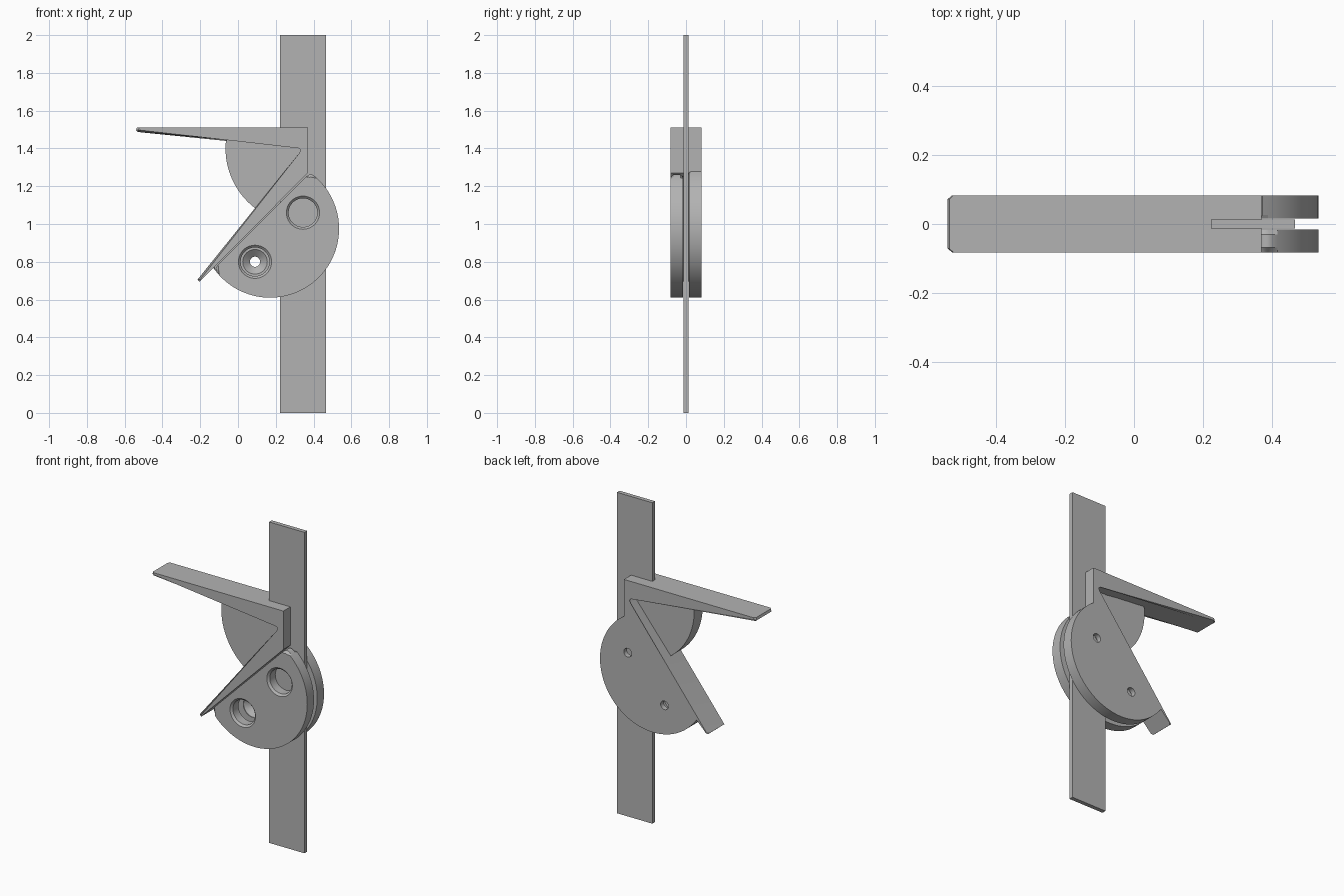
import bpy, bmesh
from math import sin, cos, acos, pi, radians

cube = bpy.data.objects.get("Cube")
if cube:
    bpy.data.objects.remove(cube)

grey = bpy.data.materials.new("plain grey")
grey.use_nodes = True
COLOUR = (0.45, 0.45, 0.45, 1)
grey.diffuse_color = COLOUR
grey.node_tree.nodes["Principled BSDF"].inputs["Base Color"].default_value = COLOUR

FRONT, BACK = -0.082, 0.083
GAP = 0.016
CENTRE, RADIUS = (0.17, 0.975), 0.365


def finish(name, bm):
    bmesh.ops.recalc_face_normals(bm, faces=bm.faces)
    mesh = bpy.data.meshes.new(name)
    bm.to_mesh(mesh)
    bm.free()
    mesh.materials.append(grey)
    obj = bpy.data.objects.new(name, mesh)
    bpy.context.collection.objects.link(obj)
    return obj


def prism(name, points, y0, y1, chamfer=0, sides=(), skip=()):
    """Extrude an x-z outline along y, chamfering the rims at the given sides."""
    bm = bmesh.new()
    rings = {y: [bm.verts.new((x, y, z)) for x, z in points] for y in (y0, y1)}
    n = len(points)
    for ring in rings.values():
        bm.faces.new(ring)
    a, b = rings[y0], rings[y1]
    for i in range(n):
        j = (i + 1) % n
        bm.faces.new((a[i], a[j], b[j], b[i]))
    rims = [bm.edges.get((rings[y][i], rings[y][(i + 1) % n]))
            for y in sides for i in range(n) if i not in skip]
    if rims:
        bmesh.ops.bevel(bm, geom=rims, offset=chamfer, segments=1,
                        affect='EDGES', clamp_overlap=True)
    return finish(name, bm)


def arc(centre, radius, start, end, steps):
    return [(centre[0] + radius * cos(start + (end - start) * i / steps),
             centre[1] + radius * sin(start + (end - start) * i / steps))
            for i in range(steps + 1)]


def cut_disc(offset, corner=0):
    """Disc outline with a diagonal chord; corner rounds the chord ends."""
    normal = radians(135)
    half = acos(offset / RADIUS) + corner / RADIUS
    pts = arc(CENTRE, RADIUS, normal + half, normal + 2 * pi - half, 64)
    if corner:
        c, s = cos(normal), sin(normal)
        reach = (RADIUS ** 2 - offset ** 2) ** 0.5
        for sign in (1, -1):
            def on_chord(t):
                return (CENTRE[0] + offset * c + sign * t * s,
                        CENTRE[1] + offset * s - sign * t * c)
            tip = on_chord(reach)
            inner = on_chord(reach - 1.2 * corner)
            outer = pts[64] if sign == 1 else pts[0]
            curve = [tuple((1 - t) ** 2 * outer[k] + 2 * t * (1 - t) * tip[k]
                           + t * t * inner[k] for k in (0, 1))
                     for t in (0.25, 0.5, 0.75, 1)]
            pts = pts + curve if sign == 1 else curve[::-1] + pts
    return pts


def drill(obj, profile):
    """Cut a turned (radius, y) profile at both bolt positions."""
    bm = bmesh.new()
    for x, z in ((0.344, 1.06), (0.09, 0.80)):
        rings = [[bm.verts.new((px, y, pz))
                  for px, pz in arc((x, z), r, 0, 2 * pi, 40)[:-1]] for r, y in profile]
        bm.faces.new(rings[0])
        bm.faces.new(rings[-1])
        for a, b in zip(rings, rings[1:]):
            for i in range(40):
                j = (i + 1) % 40
                bm.faces.new((a[i], a[j], b[j], b[i]))
    cutter = finish("bolt_hole_cutter", bm)
    mod = obj.modifiers.new("bolt holes", 'BOOLEAN')
    mod.operation, mod.solver, mod.object = 'DIFFERENCE', 'EXACT', cutter
    deps = bpy.context.evaluated_depsgraph_get()
    mesh = bpy.data.meshes.new_from_object(obj.evaluated_get(deps))
    obj.modifiers.clear()
    obj.data = mesh
    bpy.data.objects.remove(cutter)


# Upright strip
strip = prism("upright_strip", [(0.223, 0), (0.467, 0), (0.467, 2), (0.223, 2)],
              -0.013, 0.013)

# V-shaped bracket with two tapering arms
outline = [(-0.535, 1.51), (0.37, 1.51), (0.37, 1.27), (-0.203, 0.695),
           (-0.215, 0.705), (0.333, 1.368), (0.342, 1.39), (0.338, 1.403),
           (0.322, 1.412), (-0.53, 1.487), (-0.54, 1.495)]
bracket = prism("v_bracket", outline, FRONT, BACK, 0.011, (FRONT, BACK),
                skip=(0, 1, 2))

# Web between the arms, a sector around the inner corner
sector = arc((0.332, 1.4), 0.398, radians(172), radians(235), 24) + [(0.35, 1.4)]
web = prism("arm_web", sector, -0.07, 0.014, 0.01, (-0.07,), skip=(24, 25))

# Rear cheek, joined to the lower arm, with countersunk bolt holes
rear = prism("rear_cheek", cut_disc(0.072), GAP, BACK, 0.01, (GAP,), skip=(64,))
drill(rear, [(0.065, 0), (0.065, 0.02), (0.027, 0.052), (0.027, 0.1)])

# Front clamp plate with wide chamfered bolt holes
clamp = prism("front_clamp_plate", cut_disc(0.06, 0.025), FRONT, -GAP, 0.014,
              (FRONT, -GAP))
drill(clamp, [(0.106, -0.1), (0.076, -0.07), (0.076, 0)])

# Smooth curved rims while keeping edges crisp
bpy.ops.object.select_all(action='DESELECT')
for part in (strip, bracket, web, rear, clamp):
    part.select_set(True)
bpy.context.view_layer.objects.active = clamp
bpy.ops.object.shade_smooth_by_angle(angle=radians(25))
